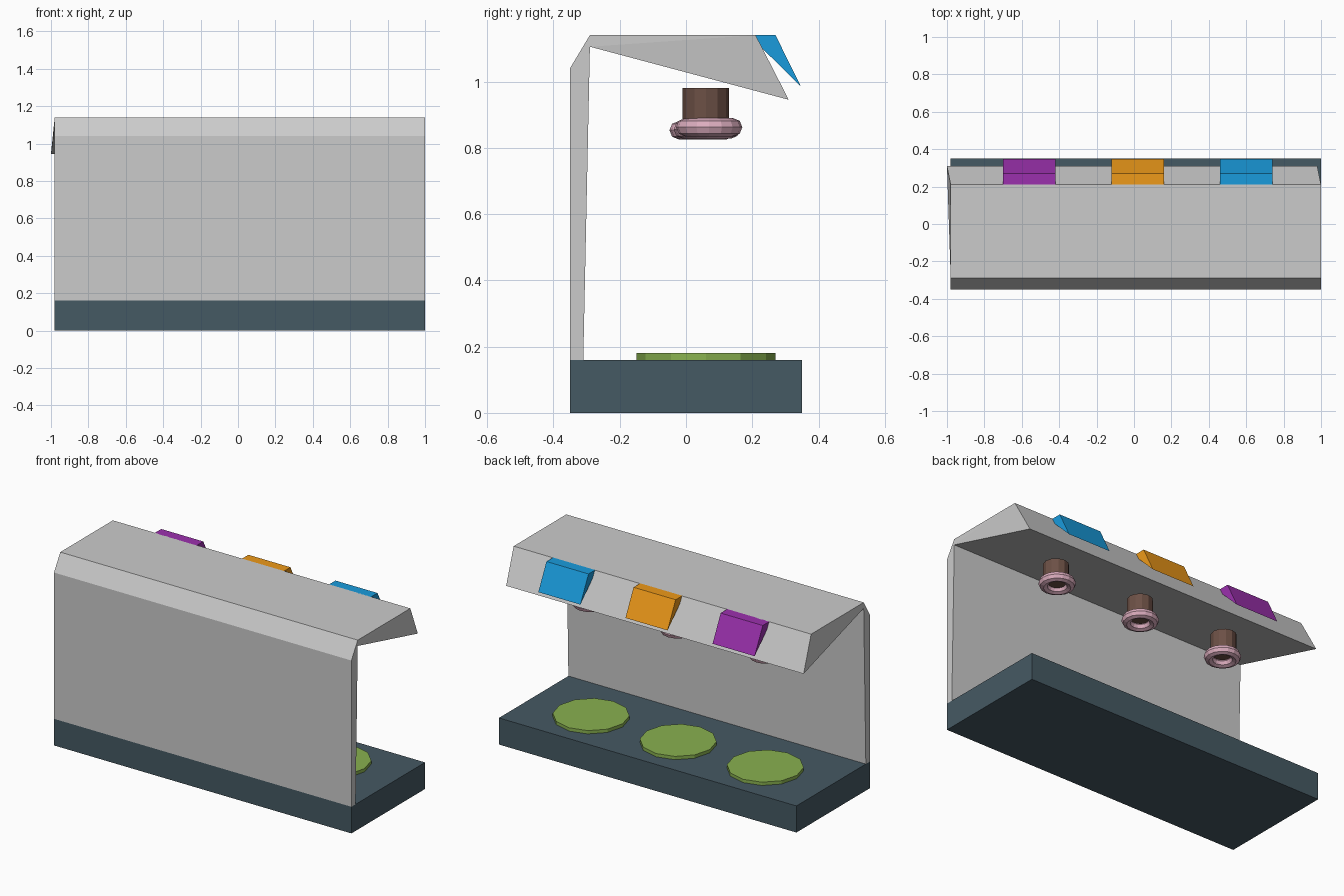
import bpy, bmesh, math

if "Cube" in bpy.data.objects:
    bpy.data.objects.remove(bpy.data.objects["Cube"])

def material(name, rgb):
    m = bpy.data.materials.new(name)
    m.diffuse_color = (*rgb, 1)
    m.use_nodes = True
    m.node_tree.nodes["Principled BSDF"].inputs["Base Color"].default_value = m.diffuse_color
    return m

SLATE = material("slate", (0.06, 0.10, 0.125))
GREEN = material("green", (0.25, 0.44, 0.08))
BROWN = material("brown", (0.15, 0.08, 0.06))
PINK = material("pink", (0.72, 0.42, 0.52))
PURPLE = material("purple", (0.33, 0.03, 0.42))
ORANGE = material("orange", (0.85, 0.32, 0.01))
BLUE = material("blue", (0.01, 0.33, 0.72))

def extrude_profile(name, pts, x0, x1, mat=None, shifts={}, caps=None):
    """Extrude a (y, z) profile along x; shifts slides chosen corners along x."""
    bm = bmesh.new()
    n = len(pts)
    ends = [[bm.verts.new((x + shifts.get(i, 0), y, z)) for i, (y, z) in enumerate(pts)]
            for x in (x0, x1)]
    for end in ends:
        for cap in caps or [range(n)]:
            bm.faces.new([end[i] for i in cap])
    for i in range(n):
        j = (i + 1) % n
        bm.faces.new((ends[0][i], ends[0][j], ends[1][j], ends[1][i]))
    bmesh.ops.recalc_face_normals(bm, faces=bm.faces)
    me = bpy.data.meshes.new(name)
    bm.to_mesh(me)
    bm.free()
    ob = bpy.data.objects.new(name, me)
    bpy.context.collection.objects.link(ob)
    if mat:
        me.materials.append(mat)
    return ob

def finish(name, mat):
    ob = bpy.context.object
    ob.name = name
    ob.data.materials.append(mat)

def cylinder(name, x, y, z0, z1, r, sides, mat):
    bpy.ops.mesh.primitive_cylinder_add(vertices=sides, radius=r, depth=z1 - z0,
                                        location=(x, y, (z0 + z1) / 2),
                                        rotation=(0, 0, math.pi / 2))
    finish(name, mat)

# Base slab
extrude_profile("base", [(-.35, 0), (.35, 0), (.35, .16), (-.35, .16)], -.98, 1, SLATE)

# Wall with overhanging hood; the hood's lower lip is skewed slightly sideways
extrude_profile("wall_and_hood",
                [(-.35, .16), (-.31, .16), (-.29, 1.105), (.31, .945),
                 (.21, 1.14), (-.29, 1.14), (-.35, 1.04)],
                -.98, 1, shifts={3: -.02},
                caps=[(0, 1, 2, 6), (2, 5, 6), (2, 4, 5), (2, 3, 4)])

# Three stations: button, nozzle, ring and plate
stations = [("left", -.56, PURPLE, .05, .853),
            ("middle", .02, ORANGE, .063, .855),
            ("right", .60, BLUE, .07, .862)]
for side, x, colour, ring_y, ring_z in stations:
    extrude_profile(f"{side}_button", [(.207, 1.14), (.27, 1.14), (.347, .985), (.23, 1.10)],
                    x - .14, x + .14, colour)
    cylinder(f"{side}_nozzle", x - .01, .06, .86, .98, .07, 12, BROWN)
    cylinder(f"{side}_plate", x - .01, .06, .16, .18, .21, 12, GREEN)
    bpy.ops.mesh.primitive_torus_add(location=(x - .01, ring_y, ring_z), major_radius=.0725,
                                     minor_radius=.0275, major_segments=16, minor_segments=8)
    finish(f"{side}_nozzle_ring", PINK)
